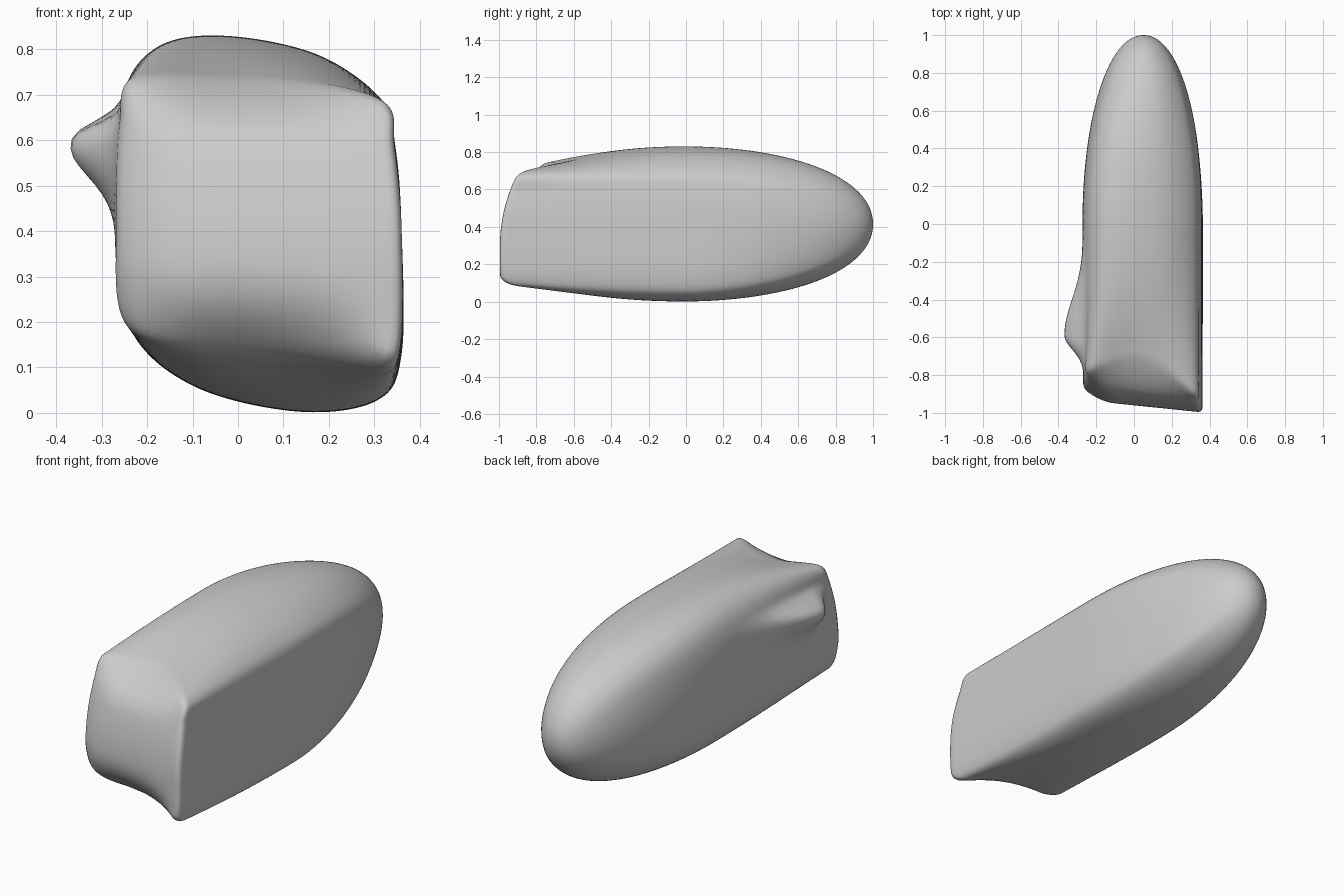
import bpy, bmesh, math

cube = bpy.data.objects.get("Cube")
if cube:
    bpy.data.objects.remove(cube, do_unlink=True)

CX, CZ = 0.05, 0.415
RX, RZ = 0.312, 0.412
STEPS = 12

# Cross-section outlines (x, z): widest section and squared front section
MIDDLE = [(.36, .4), (.347, .58), (.315, .69), (.17, .79), (-.04, .83),
          (-.185, .8), (-.258, .68), (-.272, .42), (-.24, .19), (-.1, .06),
          (.13, .003), (.305, .027), (.36, .13)]
FRONT = [(.36, .4), (.345, .58), (.32, .685), (.13, .735), (-.06, .75),
         (-.235, .735), (-.26, .62), (-.268, .42), (-.25, .2), (-.1, .13),
         (.13, .095), (.3, .08), (.356, .14)]


def smooth_loop(points):
    """Closed Catmull-Rom curve through the points."""
    out, n = [], len(points)
    for i in range(n):
        quad = [points[(i + k) % n] for k in (-1, 0, 1, 2)]
        for s in range(STEPS):
            t = s / STEPS
            out.append(tuple(
                0.5 * (2 * b + (c - a) * t + (2 * a - 5 * b + 4 * c - d) * t * t
                       + (3 * b - a - 3 * c + d) * t ** 3)
                for a, b, c, d in zip(*quad)))
    return out


def mix(a, b, t):
    return a + (b - a) * t


def front_y(x, z):
    """Bulging, slanted front surface, rolling back along its top and bottom."""
    y = -0.966 - 0.1 * (x - CX)
    y += 0.6 * max(0, z - 0.3) ** 2
    y += 2.2 * max(0, -x - 0.1) ** 2
    y += 1.4 * max(0, 0.35 - z) ** 2 * max(0, 0.3 - x) / 0.55
    y += 20 * max(0, 0.14 - z) ** 2
    between_corners = max(0, 1 - ((x - 0.04) / 0.28) ** 2)
    y += between_corners * (6 * max(0, z - 0.58) ** 2 + 3 * max(0, 0.3 - z) ** 2)
    return y


def side_bump(x, y, z):
    """Hooked swelling high on the right side, with a ridge rising backward."""
    if x > -0.12:
        return x
    dz = z - 0.588 - 0.1 * max(0, y + 0.59)
    if dz > 0:
        height = math.exp(-0.69 * (dz / 0.049) ** 3)
    else:
        height = math.exp(-0.5 * (dz / 0.067) ** 2)
    length = 0.19 if y > -0.59 else 0.075
    return x - 0.102 * height * math.exp(-0.5 * ((y + 0.59) / length) ** 2)


middle, front = smooth_loop(MIDDLE), smooth_loop(FRONT)
rings = []

# Rounded nose, blending the section into an ellipse toward the tip
NOSE = 28
for i in range(NOSE - 1, 0, -1):
    y = math.sin(i / NOSE * math.pi / 2)
    k = (1 - y ** 2.2) ** 0.48
    ring = []
    for x, z in middle:
        a = math.atan2((z - CZ) / RZ, (x - CX) / RX)
        px = mix(x - CX, RX * math.cos(a), y ** 1.5)
        pz = mix(z - CZ, RZ * math.sin(a), y ** 1.5)
        px, pz = CX + k * px, CZ + k * pz
        ring.append((side_bump(px, y, pz), y, pz))
    rings.append(ring)

# Long body, changing from the middle section to the front section
BODY = 52
for i in range(BODY + 1):
    s = i / BODY
    w = s ** 2.2
    ring = []
    for (mx, mz), (fx, fz) in zip(middle, front):
        x, z = mix(mx, fx, w), mix(mz, fz, w)
        y = s * (front_y(fx, fz) + 0.025)
        ring.append((side_bump(x, y, z), y, z))
    rings.append(ring)

# Front cap
for t, inset in ((.985, .01), (.96, .003), (.92, 0), (.86, 0), (.78, 0),
                 (.68, 0), (.56, 0), (.42, 0), (.28, 0), (.14, 0)):
    ring = []
    for fx, fz in front:
        x, z = mix(CX, fx, t), mix(CZ, fz, t)
        ring.append((x, front_y(x, z) + inset, z))
    rings.append(ring)

# Skin the rings
bm = bmesh.new()
loops = [[bm.verts.new(p) for p in ring] for ring in rings]
n = len(middle)
for a, b in zip(loops, loops[1:]):
    for i in range(n):
        j = (i + 1) % n
        bm.faces.new((a[i], a[j], b[j], b[i]))
tip = bm.verts.new((CX, 1, CZ))
center = bm.verts.new((CX, front_y(CX, CZ), CZ))
for i in range(n):
    j = (i + 1) % n
    bm.faces.new((tip, loops[0][j], loops[0][i]))
    bm.faces.new((center, loops[-1][i], loops[-1][j]))
bmesh.ops.recalc_face_normals(bm, faces=bm.faces[:])
mesh = bpy.data.meshes.new("body")
bm.to_mesh(mesh)
bm.free()

body = bpy.data.objects.new("body", mesh)
bpy.context.collection.objects.link(body)

# Plain grey material
grey = bpy.data.materials.new("light_grey")
grey.use_nodes = True
color = (0.6, 0.6, 0.6, 1)
grey.diffuse_color = color
grey.node_tree.nodes["Principled BSDF"].inputs["Base Color"].default_value = color
mesh.materials.append(grey)

for ob in bpy.context.selected_objects:
    ob.select_set(False)
body.select_set(True)
bpy.context.view_layer.objects.active = body
bpy.ops.object.shade_smooth_by_angle(angle=math.radians(50))
